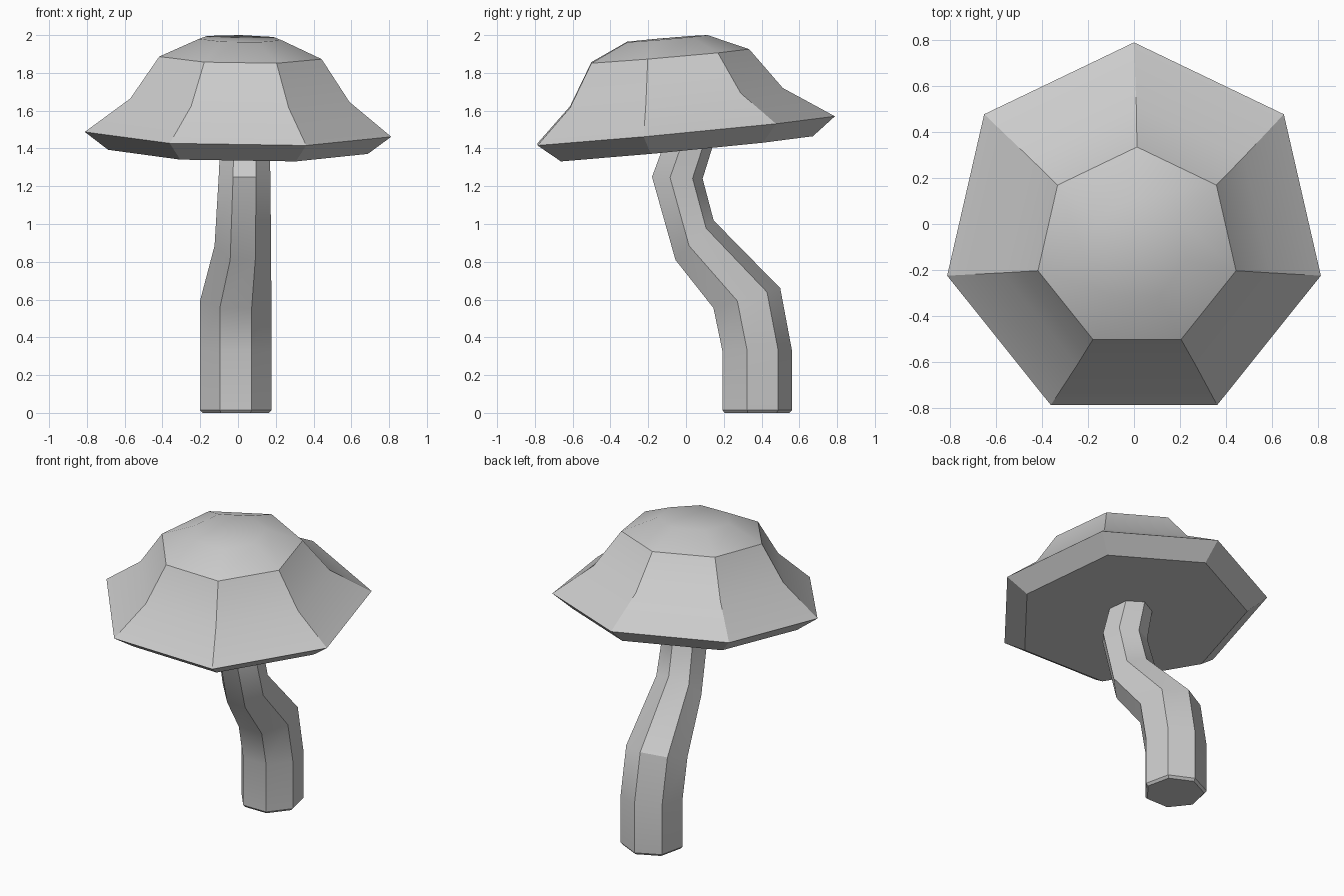
import bpy, bmesh
from math import sin, cos, tan, radians, pi

if "Cube" in bpy.data.objects:
    bpy.data.objects.remove(bpy.data.objects["Cube"])

SIDES = 7


def loft(name, rings, roll=0.0):
    """Skin tilted heptagon rings given as (x, y, z, radius, tilt in degrees)."""
    bm = bmesh.new()
    loops = []
    for cx, cy, cz, r, tilt in rings:
        t = radians(tilt)
        loop = []
        for i in range(SIDES):
            a = pi / 2 + 2 * pi * i / SIDES
            u, v = r * cos(a), r * sin(a)
            loop.append(bm.verts.new((cx + u, cy + v * cos(t),
                                      cz + v * sin(t) + u * tan(radians(roll)))))
        loops.append(loop)
    for lo, hi in zip(loops, loops[1:]):
        for i in range(SIDES):
            j = (i + 1) % SIDES
            bm.faces.new((lo[i], lo[j], hi[j], hi[i]))
    bm.faces.new(loops[0][::-1])
    bm.faces.new(loops[-1])
    bmesh.ops.recalc_face_normals(bm, faces=bm.faces)
    mesh = bpy.data.meshes.new(name)
    bm.to_mesh(mesh)
    bm.free()
    ob = bpy.data.objects.new(name, mesh)
    bpy.context.collection.objects.link(ob)
    bpy.ops.object.select_all(action='DESELECT')
    ob.select_set(True)
    bpy.context.view_layer.objects.active = ob
    bpy.ops.object.shade_smooth_by_angle(angle=radians(30))
    return ob


# Bent stem with a small chamfer at the foot, ending inside the cap
loft("stem", [
    (-0.012, 0.367, 0.0, 0.18, 0),
    (-0.012, 0.367, 0.015, 0.194, 0),
    (-0.012, 0.367, 0.33, 0.194, 0),
    (-0.012, 0.313, 0.605, 0.194, 16.5),
    (0.025, 0.04, 0.909, 0.153, 46),
    (0.035, -0.053, 1.245, 0.141, -2),
    (0.035, 0.035, 1.5, 0.128, -15),
])

# Tilted bell-shaped cap with an undercut rim
loft("cap", [
    (0.0, -0.03, 1.397, 0.705, 5.5),
    (0.0, -0.04, 1.492, 0.832, 5.4),
    (0.01, -0.08, 1.667, 0.595, 5.1),
    (0.013, -0.105, 1.888, 0.441, 4.9),
    (0.012, -0.11, 1.981, 0.224, 4.9),
], roll=-0.9)
